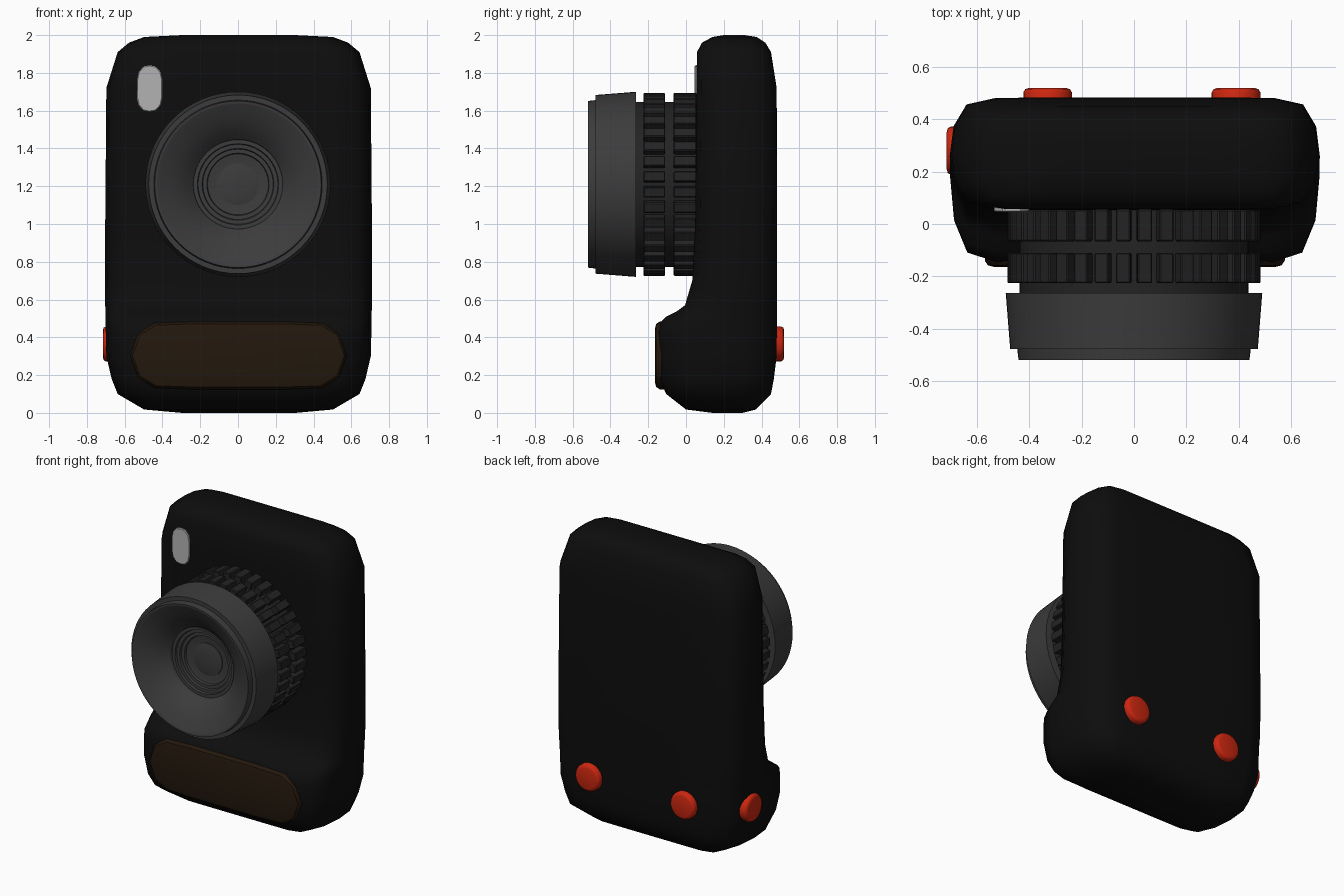
import bpy, bmesh, math
from mathutils import Matrix, Vector

if "Cube" in bpy.data.objects:
    bpy.data.objects.remove(bpy.data.objects["Cube"])

def material(name, r, g, b):
    m = bpy.data.materials.new(name)
    m.diffuse_color = (r, g, b, 1)
    m.use_nodes = True
    m.node_tree.nodes["Principled BSDF"].inputs["Base Color"].default_value = m.diffuse_color
    return m

BLACK = material("black_plastic", .004, .004, .004)
RUBBER = material("dark_rubber", .017, .017, .017)
GREY = material("dark_grey", .045, .045, .045)
BROWN = material("brown_grip", .017, .009, .004)
RED = material("red_button", .6, .02, .005)
LIGHT = material("flash_window", .45, .45, .45)

def finish(name, bm, mat, angle):
    bmesh.ops.recalc_face_normals(bm, faces=bm.faces)
    me = bpy.data.meshes.new(name)
    bm.to_mesh(me)
    bm.free()
    me.materials.append(mat)
    me.shade_smooth()
    me.set_sharp_from_angle(angle=math.radians(angle))
    ob = bpy.data.objects.new(name, me)
    bpy.context.collection.objects.link(ob)
    return ob

def loft(name, rings, mat, angle=40):
    """Skin a row of equal-length point rings and cap both ends."""
    bm = bmesh.new()
    vs = [[bm.verts.new(p) for p in ring] for ring in rings]
    n = len(vs[0])
    for a, b in zip(vs, vs[1:]):
        for i in range(n):
            j = (i + 1) % n
            bm.faces.new((a[i], a[j], b[j], b[i]))
    bm.faces.new(vs[0])
    bm.faces.new(vs[-1])
    return finish(name, bm, mat, angle)

def four_way(quarter):
    """Mirror a quarter outline, from (0,1) to (1,0), into a closed loop."""
    right = quarter + [(u, -v) for u, v in quarter[-2::-1]]
    return right + [(-u, v) for u, v in right[-2:0:-1]]

# Body: rounded cross-sections (z, half width, front y, back y)
section = four_way([(0, 1), (.4, 1), (.75, .995), (.91, .88), (.98, .5), (1, 0)])
levels = [(0, .3, .14, .3), (.018, .5, 0, .37), (.10, .64, -.105, .45),
          (.18, .672, -.14, .465), (.30, .70, -.147, .48), (.42, .703, -.147, .482),
          (.48, .705, -.135, .483), (.51, .705, -.105, .483), (.54, .705, -.045, .483),
          (.57, .706, -.005, .483), (.70, .707, .033, .483), (1.0, .706, .048, .483),
          (1.72, .70, .055, .48), (1.91, .64, .058, .45), (1.96, .58, .085, .42),
          (1.99, .5, .14, .375), (2.0, .3, .2, .31)]
loft("camera_body", [[(.003 + u * w, (f + b) / 2 + v * (b - f) / 2, z) for u, v in section]
                     for z, w, f, b in levels], BLACK, 60)

# Front plates: outline pushed back from the front, with a softened rim
def plate(name, outline, cx, cz, hw, hh, steps, mat):
    loft(name, [[(cx + u * (hw - d), y, cz + v * (hh - d)) for u, v in outline]
                for y, d in steps], mat, 35)

grip = four_way([(0, 1), (.45, 1), (.78, .96), (.93, .65), (1, 0)])
plate("front_grip", grip, .003, .304, .573, .179,
      [(-.165, .04), (-.158, .012), (-.14, 0), (-.08, 0)], BROWN)
window = four_way([(0, 1), (.5, .95), (.88, .72), (1, .4), (1, 0)])
plate("flash_window", window, -.468, 1.717, .067, .123, [(.046, .004), (.05, 0), (.1, 0)], LIGHT)

# Lens: turned profiles (radius, y) around the lens axis
LZ = 1.21
def turned(name, profile, mat, n=64):
    ang = [2 * math.pi * i / n for i in range(n)]
    loft(name, [[(r * math.cos(a), y, LZ + r * math.sin(a)) for a in ang]
                for r, y in profile], mat, 30)

turned("lens_core", [(.437, .15), (.437, -.27)], RUBBER)
bowl = [(.425, -.518), (.40, -.505), (.36, -.485), (.32, -.46), (.28, -.43), (.245, -.395)]
steps = []
for r, y in ((.24, -.39), (.215, -.375), (.19, -.36), (.165, -.345)):
    steps += [(r, y), (r - .004, y + .015)]
turned("lens_barrel", [(.40, -.264), (.49, -.264), (.473, -.478), (.446, -.478),
                       (.441, -.52), (.43, -.52)] + bowl + steps + [(.112, -.322)], GREY)
turned("lens_glass", [(.11, -.31), (.11, -.328), (.08, -.334), (.04, -.337)], GREY, 32)

# Two rings of grip ribs around the lens
def ribs(name, y0, y1, count=36):
    bm = bmesh.new()
    size = Matrix.Diagonal((.056, y1 - y0, .07, 1))
    for i in range(count):
        rot = Matrix.Rotation(2 * math.pi * (i + .5) / count, 4, 'Y')
        place = Matrix.Translation((0, (y0 + y1) / 2, LZ)) @ rot @ Matrix.Translation((0, 0, .449))
        bmesh.ops.create_cube(bm, size=1, matrix=place @ size)
    bmesh.ops.bevel(bm, geom=bm.edges[:], offset=.005, segments=1, affect='EDGES')
    finish(name, bm, RUBBER, 30)

ribs("front_focus_ribs", -.226, -.11)
ribs("rear_focus_ribs", -.066, .055)

# Red buttons: domed discs pointing out along a direction
def button(name, tip, direction):
    q = Vector(direction).to_track_quat('Z', 'Y')
    rings = []
    for r, h in ((.093, -.09), (.093, -.018), (.086, -.005), (.07, 0)):
        rings.append([Vector(tip) + q @ Vector((r * math.cos(a), r * math.sin(a), h))
                      for a in (math.pi * i / 12 for i in range(24))])
    loft(name, rings, RED, 50)

button("back_button_left", (-.33, .52, .365), (0, 1, 0))
button("back_button_right", (.39, .52, .365), (0, 1, 0))
button("side_button", (-.716, .28, .365), (-1, 0, 0))
